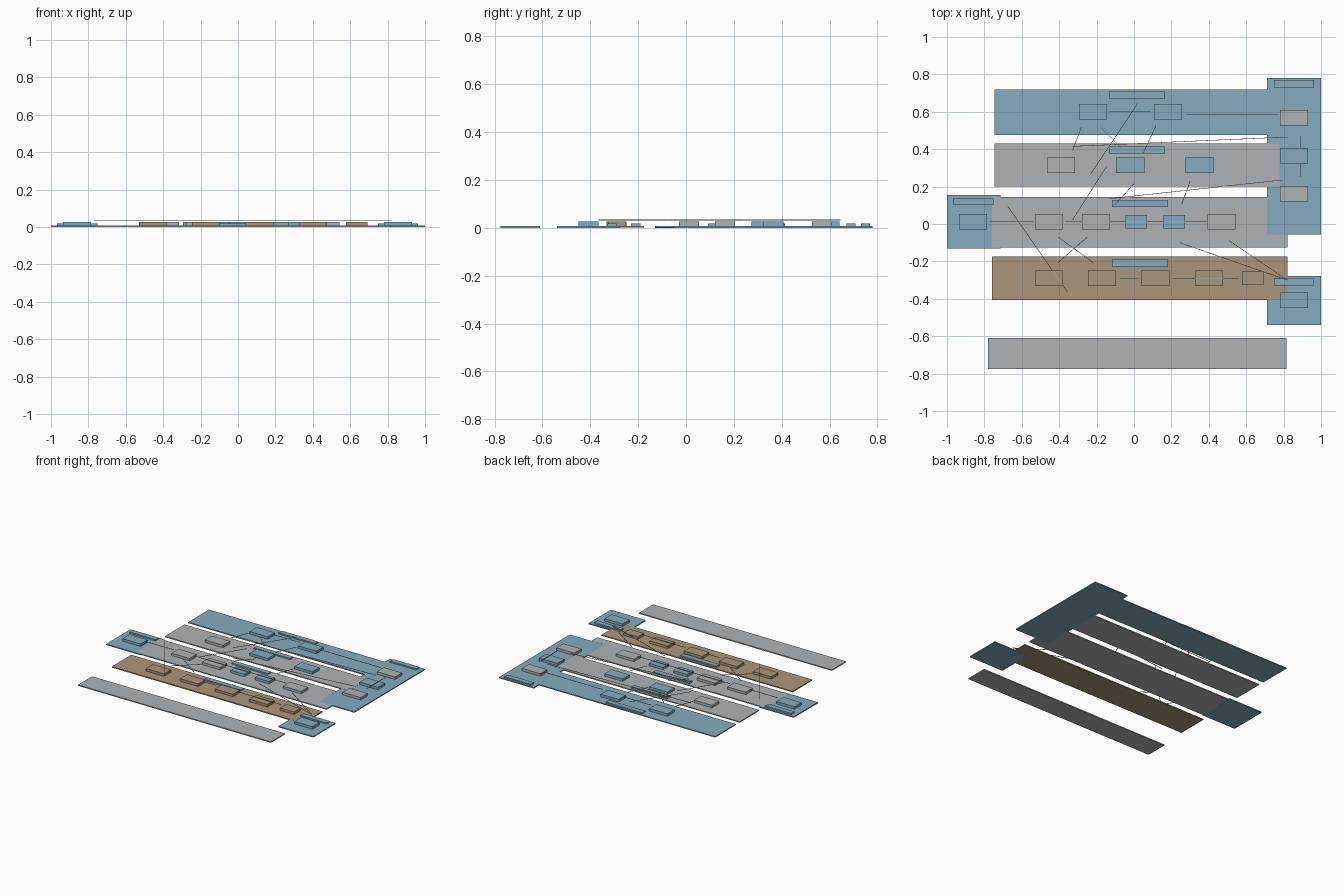
import bpy, bmesh, math
from mathutils import Matrix


def material(name, rgb):
    m = bpy.data.materials.new(name)
    m.diffuse_color = (*rgb, 1)
    return m


BLUE = material("soft_blue", (0.24, 0.41, 0.52))
GREY = material("light_grey", (0.42, 0.45, 0.47))
TAN = material("warm_tan", (0.40, 0.30, 0.20))


def finish(name, bm, mat):
    me = bpy.data.meshes.new(name)
    bm.to_mesh(me)
    bm.free()
    me.materials.append(mat)
    bpy.context.collection.objects.link(bpy.data.objects.new(name, me))


def box(name, x0, x1, y0, y1, z0, z1, mat):
    bm = bmesh.new()
    m = Matrix.Translation(((x0 + x1) / 2, (y0 + y1) / 2, (z0 + z1) / 2)) \
        @ Matrix.Diagonal((x1 - x0, y1 - y0, z1 - z0, 1))
    bmesh.ops.create_cube(bm, size=1, matrix=m)
    finish(name, bm, mat)


def block(name, x, y, w, d, top, mat):
    box(name, x - w / 2, x + w / 2, y - d / 2, y + d / 2, PLATE, top, mat)


PLATE = 0.008
LIFT = 0.0004  # keeps overlapping plates from sharing a surface

# Side panels
box("right_panel", 0.712, 1.0, -0.055, 0.78, 0, PLATE, BLUE)
box("left_panel", -1.0, -0.715, -0.13, 0.155, 0, PLATE, BLUE)
box("lower_right_panel", 0.712, 1.0, -0.54, -0.277, 0, PLATE, BLUE)

# Horizontal bands
box("top_band", -0.745, 0.72, 0.476, 0.72, 0, PLATE, BLUE)
box("upper_band", -0.745, 0.777, 0.20, 0.43, LIFT, PLATE + LIFT, GREY)
box("middle_band", -0.76, 0.712, -0.125, 0.145, LIFT, PLATE + LIFT, GREY)
box("middle_band_end", 0.712, 0.82, -0.125, -0.055, LIFT, PLATE + LIFT, GREY)
box("lower_band", -0.76, 0.82, -0.405, -0.175, LIFT, PLATE + LIFT, TAN)
box("bottom_band", -0.78, 0.815, -0.775, -0.61, 0, PLATE, GREY)

# Raised blocks: x, y, width, colour
blocks = [
    (-0.22, 0.60, 0.15, BLUE), (0.182, 0.60, 0.15, BLUE),
    (-0.39, 0.315, 0.15, GREY), (-0.02, 0.315, 0.15, BLUE), (0.35, 0.315, 0.15, BLUE),
    (-0.86, 0.012, 0.15, BLUE), (-0.455, 0.012, 0.15, GREY), (-0.203, 0.012, 0.15, GREY),
    (0.013, 0.012, 0.115, BLUE), (0.215, 0.012, 0.115, BLUE), (0.467, 0.012, 0.15, GREY),
    (-0.455, -0.29, 0.15, TAN), (-0.172, -0.29, 0.15, TAN), (0.115, -0.29, 0.15, TAN),
    (0.40, -0.29, 0.15, TAN), (0.635, -0.29, 0.115, TAN),
    (0.855, 0.567, 0.15, GREY), (0.855, 0.365, 0.15, BLUE), (0.855, 0.163, 0.15, GREY),
    (0.855, -0.407, 0.15, BLUE),
]
for i, (x, y, w, mat) in enumerate(blocks):
    block(f"raised_block_{i + 1}", x, y, w, 0.083 if w > 0.12 else 0.073, 0.027, mat)

# Thin header bars
for i, (x, y, w) in enumerate([
        (0.017, 0.69, 0.30), (0.017, 0.395, 0.30), (0.032, 0.11, 0.30),
        (0.032, -0.21, 0.30), (-0.86, 0.12, 0.215), (0.855, 0.75, 0.215),
        (0.855, -0.31, 0.215)]):
    block(f"header_bar_{i + 1}", x, y, w, 0.038, 0.018, BLUE)

# Thin connector rods: x0, y0, x1, y1
rods = [
    (-0.13, 0.60, 0.09, 0.60), (0.28, 0.583, 0.77, 0.583), (0.888, 0.47, 0.888, 0.25),
    (-0.28, 0.52, -0.33, 0.39), (-0.175, 0.515, -0.07, 0.41), (0.02, 0.645, -0.23, 0.27),
    (0.117, 0.525, 0.05, 0.38), (-0.33, 0.415, 0.82, 0.465), (-0.135, 0.135, 0.79, 0.235),
    (-0.145, 0.31, -0.33, 0.02), (0.0, 0.215, -0.10, 0.105), (0.30, 0.23, 0.255, 0.105),
    (-0.675, 0.095, -0.355, -0.365), (-0.405, -0.07, -0.22, -0.205),
    (-0.25, -0.07, -0.405, -0.205), (0.245, -0.10, 0.82, -0.30), (0.51, -0.09, 0.82, -0.30),
    (-0.77, 0.012, -0.54, 0.012), (-0.37, 0.012, 0.39, 0.012),
    (-0.075, -0.29, 0.02, -0.29), (0.21, -0.29, 0.56, -0.29),
]
for i, (x0, y0, x1, y1) in enumerate(rods):
    bm = bmesh.new()
    m = Matrix.Translation(((x0 + x1) / 2, (y0 + y1) / 2, 0.033)) \
        @ Matrix.Rotation(math.atan2(y1 - y0, x1 - x0), 4, 'Z') \
        @ Matrix.Diagonal((math.hypot(x1 - x0, y1 - y0), 0.003, 0.003, 1))
    bmesh.ops.create_cube(bm, size=1, matrix=m)
    finish(f"connector_rod_{i + 1}", bm, GREY)
